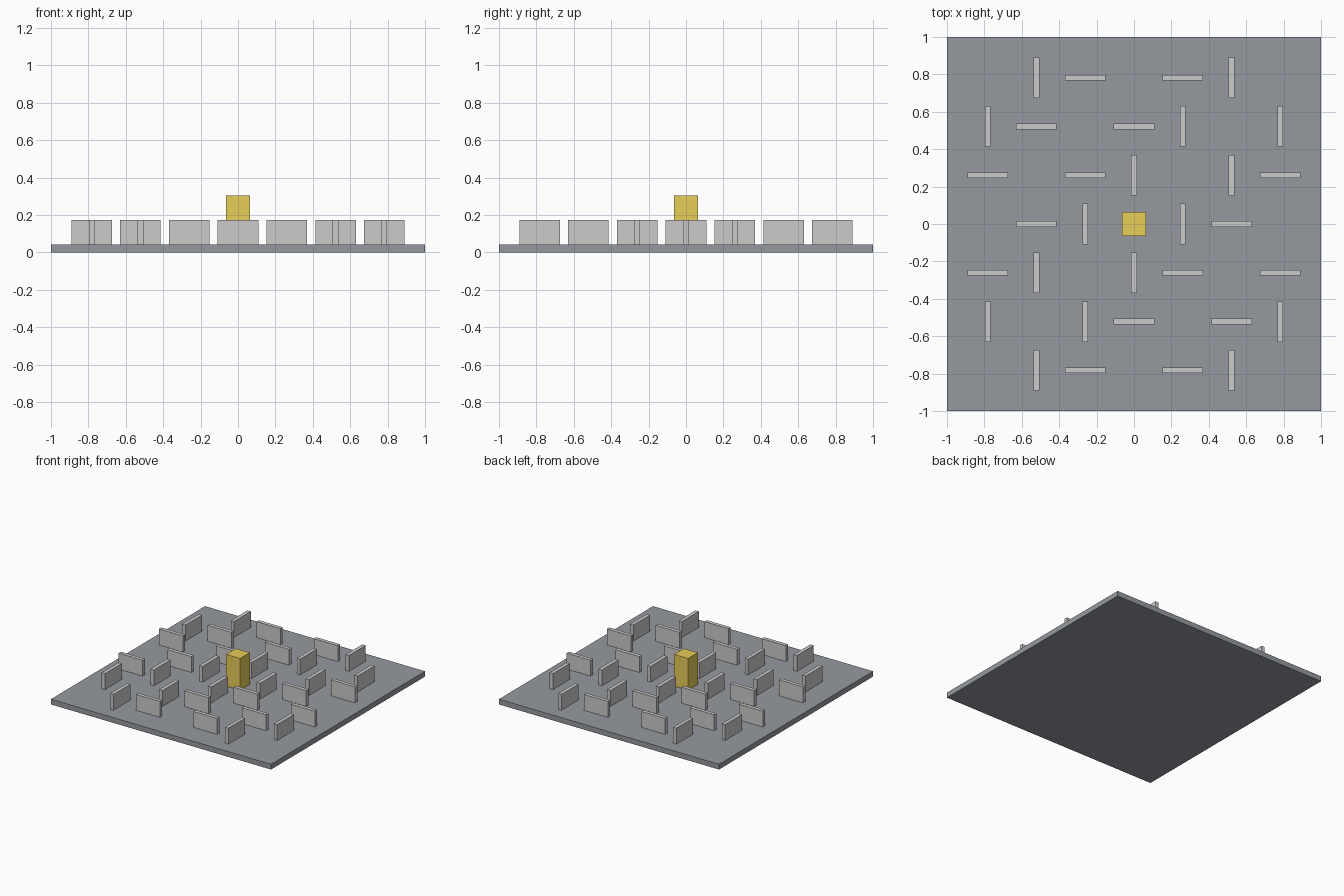
import bpy

if "Cube" in bpy.data.objects:
    bpy.data.objects.remove(bpy.data.objects["Cube"])

U = 1 / 23          # base module of the design
PITCH = 6 * U       # grid spacing of the wall posts
SLAB_TOP = U


def box(name, center, size):
    bpy.ops.mesh.primitive_cube_add(size=1, location=center)
    ob = bpy.context.object
    ob.name = name
    ob.scale = size
    bpy.ops.object.transform_apply(location=False, rotation=False, scale=True)
    return ob


def color(ob, name, rgba):
    mat = bpy.data.materials.new(name)
    mat.diffuse_color = rgba
    mat.use_nodes = True
    mat.node_tree.nodes["Principled BSDF"].inputs["Base Color"].default_value = mat.diffuse_color
    ob.data.materials.append(mat)


# Floor slab
slab = box("floor_slab", (0, 0, SLAB_TOP / 2), (2, 2, SLAB_TOP))
color(slab, "slab_grey", (0.30, 0.32, 0.35, 1))

# Maze walls, back row first: "-" runs along x, "|" runs along y
LAYOUT = [
    " |- -| ",
    "|- -| |",
    "- -| | -".replace("- -| | -", "- - | -"),
    " -| |- ",
    "- | - -",
    "| - - |",
    " |- -| ",
]
# Walls stand on alternating cells of a 7 x 7 grid
WALLS = {
    3: {-2: "|", -1: "-", 1: "-", 2: "|"},
    2: {-3: "|", -2: "-", 0: "-", 1: "|", 3: "|"},
    1: {-3: "-", -1: "-", 0: "|", 2: "|", 3: "-"},
    0: {-2: "-", -1: "|", 1: "|", 2: "-"},
    -1: {-3: "-", -2: "|", 0: "|", 1: "-", 3: "-"},
    -2: {-3: "|", -1: "|", 0: "-", 2: "-", 3: "|"},
    -3: {-2: "|", -1: "-", 1: "-", 2: "|"},
}
LENGTH, THICK, HEIGHT = 5 * U, 0.7 * U, 3 * U
for row, cells in WALLS.items():
    for col, way in cells.items():
        size = (LENGTH, THICK, HEIGHT) if way == "-" else (THICK, LENGTH, HEIGHT)
        box("maze_wall", (col * PITCH, row * PITCH, SLAB_TOP + HEIGHT / 2), size)

# Golden centre pillar
pillar = box("centre_pillar", (0, 0, SLAB_TOP + 3 * U), (2.9 * U, 2.9 * U, 6 * U))
color(pillar, "gold", (0.80, 0.62, 0.10, 1))
